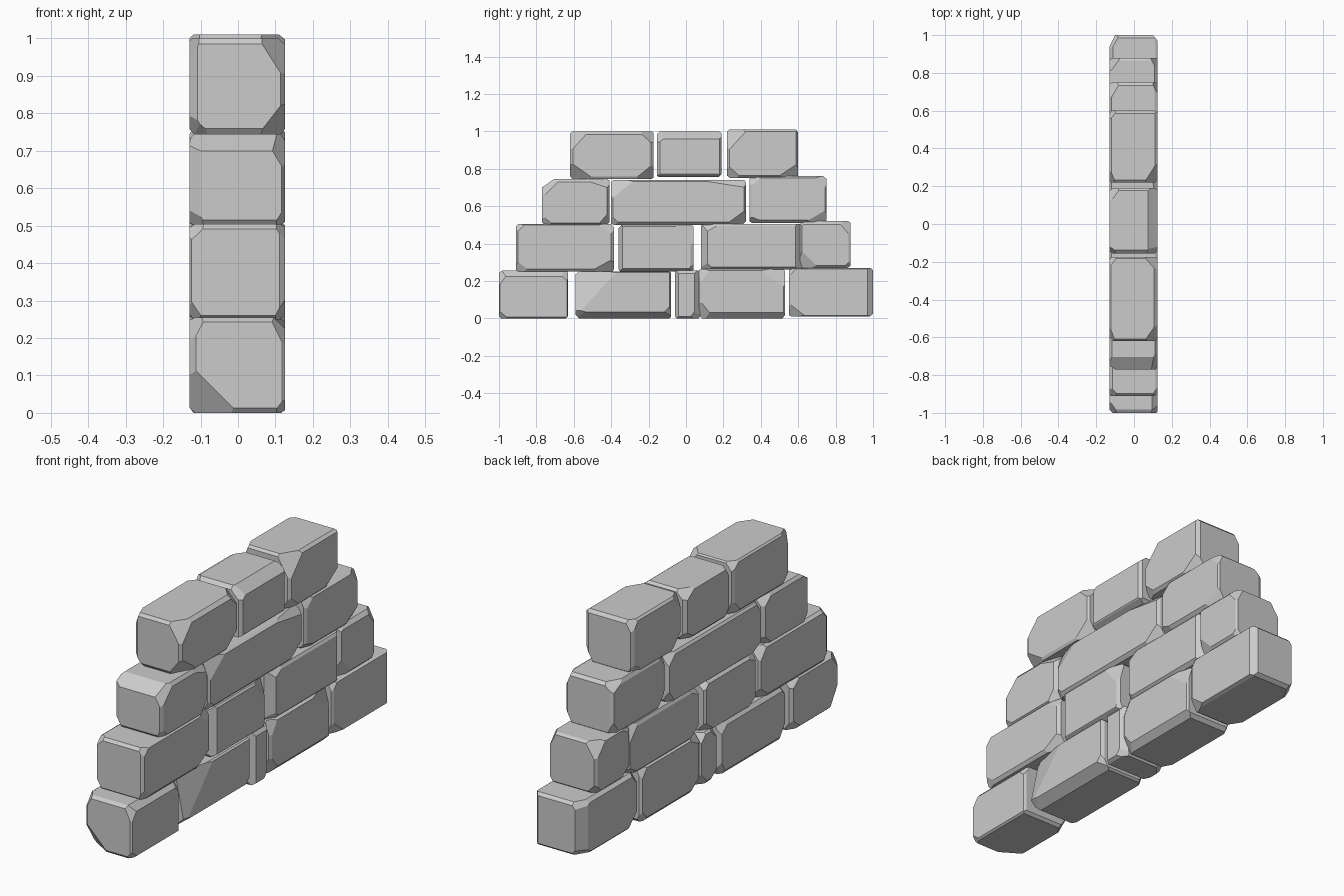
import bpy, bmesh, random
from mathutils import Vector

if "Cube" in bpy.data.objects:
    bpy.data.objects.remove(bpy.data.objects["Cube"])

random.seed(11)
stone_mat = bpy.data.materials.new("stone grey")
stone_mat.diffuse_color = (0.6, 0.6, 0.6, 1)
stone_mat.use_nodes = True
stone_mat.node_tree.nodes["Principled BSDF"].inputs["Base Color"].default_value = stone_mat.diffuse_color
X0, X1 = -0.13, 0.125


def slice_off(bm, point, normal):
    """Cut away everything beyond a plane and close the hole."""
    geom = bm.verts[:] + bm.edges[:] + bm.faces[:]
    res = bmesh.ops.bisect_plane(bm, geom=geom, dist=1e-5, plane_co=point,
                                 plane_no=normal, clear_outer=True)
    edges = [e for e in res["geom_cut"]
             if isinstance(e, bmesh.types.BMEdge) and e.is_boundary]
    if len(edges) >= 3:
        bmesh.ops.edgenet_fill(bm, edges=edges)


def chip(bm, lo, hi, signs, size):
    """Chip a corner; size = reach along x, y, z (0 = whole edge along that axis)."""
    corner = Vector([hi[i] if signs[i] > 0 else lo[i] for i in range(3)])
    normal = Vector([signs[i] / size[i] if size[i] else 0 for i in range(3)])
    axis = next(i for i in range(3) if size[i])
    point = corner.copy()
    point[axis] -= signs[axis] * size[axis]
    slice_off(bm, point, normal.normalized())


def stone(name, y0, y1, z0, z1, **chips):
    """Chips are keyed by side (f = +x, b = -x), then l/r = -y/+y, then t/d = top/bottom.
    A missing letter is 'o', meaning the chip runs along that whole edge."""
    lo, hi = (X0, y0, z0), (X1, y1, z1)
    bm = bmesh.new()
    bmesh.ops.create_cube(bm, size=1)
    for v in bm.verts:
        v.co = [lo[i] if v.co[i] < 0 else hi[i] for i in range(3)]
    # worn edges all round
    for a in range(3):
        b, c = (a + 1) % 3, (a + 2) % 3
        for sb in (-1, 1):
            for sc in (-1, 1):
                signs, size = [0, 0, 0], [0, 0, 0]
                signs[b], signs[c] = sb, sc
                size[b] = random.uniform(0.006, 0.018)
                size[c] = random.uniform(0.006, 0.018)
                chip(bm, lo, hi, signs, size)
    # chips on the far side follow the same character
    for sy in (-1, 1):
        for sz in (-1, 1):
            chip(bm, lo, hi, (-1, sy, sz), (random.uniform(0.03, 0.06),
                 random.uniform(0.04, 0.1), random.uniform(0.04, 0.09)))
    # individual chips
    code = {"f": 1, "b": -1, "l": -1, "r": 1, "t": 1, "d": -1, "o": 0}
    for key, size in chips.items():
        chip(bm, lo, hi, [code[k] for k in key], size)
    bmesh.ops.remove_doubles(bm, verts=bm.verts[:], dist=1e-4)
    bmesh.ops.recalc_face_normals(bm, faces=bm.faces[:])
    me = bpy.data.meshes.new(name)
    bm.to_mesh(me)
    bm.free()
    me.materials.append(stone_mat)
    bpy.context.collection.objects.link(bpy.data.objects.new(name, me))


# bottom course
stone("course_1_stone_1", -1.0, -0.63, 0, 0.255, fot=(.03, 0, .03), flt=(.04, .06, .08),
      frt=(.04, .07, .06), bld=(.13, .08, .13), fld=(.03, .05, .04))
stone("course_1_stone_2", -0.59, -0.08, 0, 0.25, flt=(.05, .22, .24), fod=(.05, 0, .035),
      fld=(.05, .17, .05), frd=(.04, .07, .07))
stone("course_1_stone_3", -0.06, 0.075, 0, 0.255, flo=(.03, .02, 0), fro=(.03, .03, 0),
      frd=(.04, .06, .07))
stone("course_1_stone_4", 0.07, 0.53, 0, 0.265, frt=(.03, .14, .1), fod=(.03, 0, .03),
      fld=(.05, .08, .1), flt=(.03, .06, .09))
stone("course_1_stone_5", 0.55, 1.0, 0.01, 0.27, fro=(.025, .03, 0), fld=(.04, .09, .07),
      flt=(.03, .04, .05), bro=(.03, .06, 0))

# second course
stone("course_2_stone_1", -0.91, -0.385, 0.25, 0.505, flt=(.03, .05, .05), fld=(.03, .08, .06),
      frt=(.03, .1, .06), frd=(.05, .13, .07))
stone("course_2_stone_2", -0.36, 0.04, 0.25, 0.5, flo=(.03, .02, 0), fod=(.03, 0, .015),
      frt=(.035, .1, .13), frd=(.03, .03, .06))
stone("course_2_stone_3", 0.08, 0.625, 0.26, 0.505, flo=(.04, .035, 0), flt=(.04, .1, .06),
      fld=(.05, .07, .07), fro=(.04, .04, 0))
stone("course_2_stone_4", 0.61, 0.88, 0.27, 0.52, fld=(.04, .1, .1), frt=(.04, .07, .08),
      frd=(.03, .04, .04), flt=(.03, .05, .03), brt=(.06, .08, .09))

# third course
stone("course_3_stone_1", -0.77, -0.41, 0.5, 0.745, olt=(0, .065, .045), flt=(.06, .1, .1),
      fld=(.03, .06, .05), frd=(.05, .06, .07), frt=(.05, .15, .05), blo=(.03, .02, 0))
stone("course_3_stone_2", -0.40, 0.32, 0.5, 0.74, flt=(.04, .13, .1), frt=(.04, .26, .04),
      frd=(.06, .11, .08), fld=(.03, .05, .05))
stone("course_3_stone_3", 0.34, 0.75, 0.51, 0.76, flt=(.03, .07, .06), frt=(.03, .07, .07),
      fld=(.04, .1, .035), frd=(.04, .12, .07))

# top course
stone("course_4_stone_1", -0.62, -0.175, 0.745, 1.0, flt=(.07, .1, .11), fld=(.07, .13, .09),
      frd=(.06, .1, .08), frt=(.07, .08, .07), blo=(.022, .02, 0), bld=(.06, .06, .05))
stone("course_4_stone_2", -0.155, 0.19, 0.755, 1.0, fot=(.05, 0, .04), flt=(.07, .08, .07),
      fod=(.03, 0, .015))
stone("course_4_stone_3", 0.22, 0.60, 0.75, 1.01, flt=(.07, .11, .12), fld=(.04, .08, .07),
      frd=(.05, .12, .08), fot=(.015, 0, .012))
